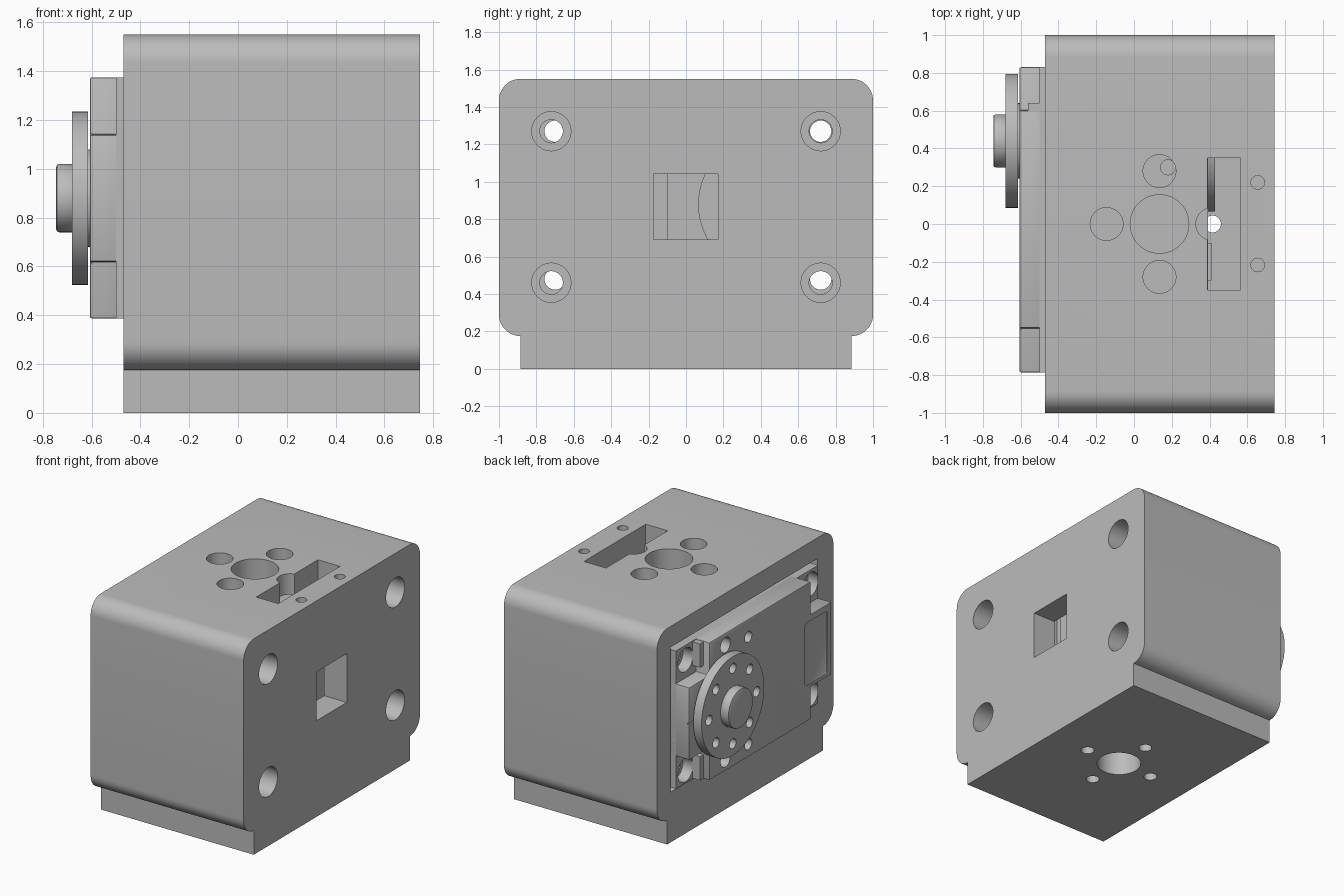
import bpy, bmesh, math
from mathutils import Matrix, Vector

cube = bpy.data.objects.get("Cube")
if cube:
    bpy.data.objects.remove(cube, do_unlink=True)

grey = bpy.data.materials.new("plain grey")
grey.use_nodes = True
COLOR = (0.5, 0.5, 0.5, 1)
grey.diffuse_color = COLOR
grey.node_tree.nodes["Principled BSDF"].inputs["Base Color"].default_value = COLOR


def finish(name, bm):
    bmesh.ops.recalc_face_normals(bm, faces=bm.faces)
    mesh = bpy.data.meshes.new(name)
    bm.to_mesh(mesh)
    bm.free()
    mesh.materials.append(grey)
    obj = bpy.data.objects.new(name, mesh)
    bpy.context.collection.objects.link(obj)
    return obj


def prism(name, points, x0, x1):
    """Extrude a (y, z) outline along x."""
    bm = bmesh.new()
    face = bm.faces.new([bm.verts.new((x0, y, z)) for y, z in points])
    side = bmesh.ops.extrude_face_region(bm, geom=[face])["geom"]
    verts = [v for v in side if isinstance(v, bmesh.types.BMVert)]
    bmesh.ops.translate(bm, verts=verts, vec=(x1 - x0, 0, 0))
    return finish(name, bm)


def box(name, x, y, z):
    pts = [(y[0], z[0]), (y[1], z[0]), (y[1], z[1]), (y[0], z[1])]
    return prism(name, pts, x[0], x[1])


def cyl(name, axis, a, b, span, radius, segments=32):
    """Cylinder along X at (y, z) = (a, b), or along Z at (x, y) = (a, b)."""
    bm = bmesh.new()
    mid, depth = (span[0] + span[1]) / 2, span[1] - span[0]
    if axis == "X":
        mat = Matrix.Translation((mid, a, b)) @ Matrix.Rotation(math.pi / 2, 4, "Y")
    else:
        mat = Matrix.Translation((a, b, mid))
    bmesh.ops.create_cone(bm, cap_ends=True, segments=segments, radius1=radius,
                          radius2=radius, depth=depth, matrix=mat)
    return finish(name, bm)


def apply_modifier(obj, mod):
    bpy.context.view_layer.objects.active = obj
    bpy.ops.object.modifier_apply(modifier=mod.name)


def cut(obj, *cutters):
    for cutter in cutters:
        mod = obj.modifiers.new("cut", "BOOLEAN")
        mod.operation, mod.solver, mod.object = "DIFFERENCE", "EXACT", cutter
        apply_modifier(obj, mod)
        bpy.data.objects.remove(cutter, do_unlink=True)


def bevel(obj, width):
    mod = obj.modifiers.new("bevel", "BEVEL")
    mod.width, mod.segments = width, 2
    mod.limit_method, mod.angle_limit = "ANGLE", math.radians(50)
    apply_modifier(obj, mod)


def smooth(obj):
    bpy.ops.object.select_all(action="DESELECT")
    obj.select_set(True)
    bpy.context.view_layer.objects.active = obj
    bpy.ops.object.shade_smooth_by_angle(angle=math.radians(30))


# Housing outline: rounded block on a narrower foot
XL, XR, TOP, STEP, FOOT, R = -0.47, 0.745, 1.55, 0.175, 0.885, 0.115
right_half = [(FOOT, 0), (FOOT, STEP)]
for cz, start in ((STEP + R, -90), (TOP - R, 0)):
    for i in range(13):
        t = math.radians(start + i * 7.5)
        right_half.append((1 - R + R * math.cos(t), cz + R * math.sin(t)))
right_half.pop(2)
housing = prism("housing", right_half + [(-y, z) for y, z in reversed(right_half)], XL, XR)

# Motor pocket, cable slot, side window and rear disc recess
AY, AZ = 0.44, 0.88
cut(housing,
    box("pocket", (-0.6, 0.395), (-0.82, 0.845), (0.36, 1.4)),
    box("slot", (0.39, 0.565), (-0.35, 0.35), (0.34, 1.7)),
    box("window", (0.5, 0.9), (-0.175, 0.17), (0.69, 1.04)),
    cyl("recess", "X", AY, AZ, (0.3, 0.45), 0.385, 64))

# Corner screw holes with wide counterbores
for y in (-0.72, 0.72):
    for z in (0.46, 1.27):
        cut(housing, cyl("counterbore", "X", y, z, (0.5, 0.9), 0.105),
            cyl("screw_hole", "X", y, z, (0.3, 0.6), 0.062))

# Bolt circle on the top and underside
CX, D = 0.135, 0.28
cut(housing, cyl("top_bore", "Z", CX, 0, (1.3, 1.7), 0.155, 48),
    cyl("bottom_bore", "Z", CX, 0, (-0.1, 0.45), 0.15, 48))
for dx, dy in ((D, 0), (-D, 0), (0, D), (0, -D)):
    cut(housing, cyl("top_hole", "Z", CX + dx, dy, (1.3, 1.7), 0.087),
        cyl("bottom_hole", "Z", CX + dx, dy, (-0.1, 0.45), 0.045))
for y in (-0.217, 0.22):
    cut(housing, cyl("pin_hole", "Z", 0.655, y, (1.35, 1.7), 0.036, 24))
smooth(housing)

# Motor case with corner screw cups
Y0, Y1, Z0, Z1 = -0.785, 0.83, 0.387, 1.375
case = box("motor_case", (-0.5, 0.393), (Y0, Y1), (Z0, Z1))
for y in (-0.7, 0.72):
    for z in (0.48, 1.27):
        cut(case, cyl("cup", "X", y, z, (-0.6, -0.42), 0.085),
            cyl("screw_hole", "X", y, z, (-0.7, 0.6), 0.057))
cut(case, cyl("case_hole", "Z", 0.18, 0.3, (1.2, 1.5), 0.04, 24))
smooth(case)

# Cross-shaped front cover
YA, YB, ZA, ZB = -0.55, 0.6, 0.62, 1.14
outline = [(YA, Z0), (YB, Z0), (YB, ZA), (Y1, ZA), (Y1, ZB), (YB, ZB),
           (YB, Z1), (YA, Z1), (YA, ZB), (Y0, ZB), (Y0, ZA), (YA, ZA)]
cover = prism("motor_cover", outline, -0.607, -0.45)
bevel(cover, 0.008)
for y, z, r in ((0.16, 1.25, 0.04), (0.16, 0.48, 0.04), (0.42, 1.29, 0.055),
                (0.42, 0.47, 0.055)):
    cut(cover, cyl("cover_hole", "X", y, z, (-0.7, -0.5), r, 24))
panel = box("panel", (-0.65, -0.597), (-0.74, -0.48), (0.64, 1.1))
bevel(panel, 0.02)
cut(cover, panel, box("seam", (-0.65, -0.595), (0.7, 0.9), (0.875, 0.885)))
smooth(cover)

# Small lugs beside the cover
for name, z in (("upper_lug", (1.2, 1.37)), ("lower_lug", (0.39, 0.56))):
    box(name, (-0.56, -0.49), (0.59, 0.7 - 0.06), z)

# Output disc with a ring of holes, hub and rear disc
disc = cyl("output_disc", "X", AY, AZ, (-0.68, -0.615), 0.355, 64)
for i in range(8):
    t = i * math.pi / 4
    cut(disc, cyl("disc_hole", "X", AY + 0.27 * math.cos(t), AZ + 0.27 * math.sin(t),
                  (-0.75, -0.55), 0.036, 20))
smooth(disc)
smooth(cyl("disc_collar", "X", AY, AZ, (-0.63, -0.59), 0.2, 48))
hub = cyl("hub", "X", AY, AZ, (-0.745, -0.66), 0.14, 48)
bevel(hub, 0.012)
smooth(hub)
smooth(cyl("rear_disc", "X", AY, AZ, (0.38, 0.43), 0.375, 64))
box("rear_step", (0.38, 0.41), (-0.3, -0.1), (0.45, 1.3))
